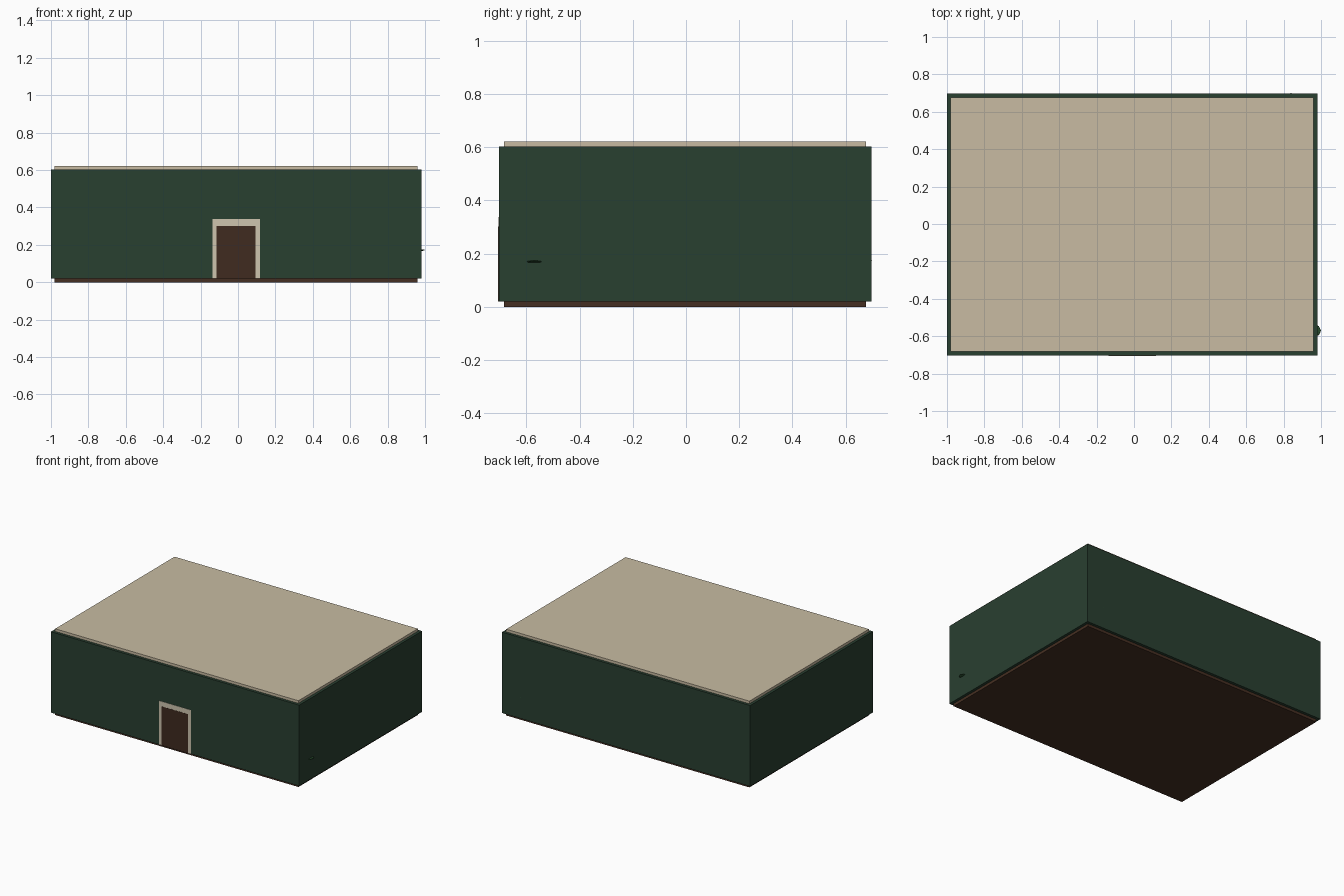
import bpy, math
from mathutils import Matrix, Vector

if "Cube" in bpy.data.objects:
    bpy.data.objects.remove(bpy.data.objects["Cube"])

CX, CY = -0.01, -0.003          # room centre
W, D, T = 1.94, 1.36, 0.04      # slab size and wall thickness


def material(name, rgb):
    m = bpy.data.materials.new(name)
    m.diffuse_color = (*rgb, 1)
    m.use_nodes = True
    m.node_tree.nodes["Principled BSDF"].inputs["Base Color"].default_value = m.diffuse_color
    return m


GREEN = material("wall_green", (0.022, 0.05, 0.03))
TAN = material("ceiling_tan", (0.58, 0.5, 0.36))
BROWN = material("floor_brown", (0.06, 0.028, 0.016))
DOOR = material("door_brown", (0.05, 0.024, 0.014))
CREAM = material("trim_cream", (0.62, 0.56, 0.43))
LEAF = material("leaf_green", (0.02, 0.07, 0.025))
CLAY = material("pot_clay", (0.25, 0.1, 0.05))


def finish(name, mat):
    o = bpy.context.object
    o.name = name
    o.data.materials.append(mat)
    return o


def box(name, x, y, z, mat):
    """Box given by its (min, max) on each axis."""
    bpy.ops.mesh.primitive_cube_add(size=1)
    o = finish(name, mat)
    o.location = [(a + b) / 2 for a, b in (x, y, z)]
    o.scale = [b - a for a, b in (x, y, z)]
    return o


# floor and ceiling slabs
sx, sy = (CX - W / 2, CX + W / 2), (CY - D / 2, CY + D / 2)
box("floor", sx, sy, (0, 0.02), BROWN)
box("ceiling", sx, sy, (0.60, 0.622), TAN)

# four walls, straddling the slab edges
wz, h = (0.02, 0.603), T / 2
full_x = (sx[0] - h, sx[1] + h)
full_y = (sy[0] - h, sy[1] + h)
inner_y = (sy[0] + h, sy[1] - h)
box("front_wall", full_x, (sy[0] - h, sy[0] + h), wz, GREEN)
box("back_wall", full_x, (sy[1] - h, sy[1] + h), wz, GREEN)
box("left_wall", (sx[0] - h, sx[0] + h), inner_y, wz, GREEN)
box("right_wall", (sx[1] - h, sx[1] + h), inner_y, wz, GREEN)

# door with its frame, passing through the front wall
fy = full_y[0]
box("door", (CX - 0.104, CX + 0.104), (fy - 0.003, fy + 0.045), (0.02, 0.302), DOOR)
for side, s in (("left", -1), ("right", 1)):
    a, b = sorted((CX + s * 0.104, CX + s * 0.127))
    box(side + "_door_jamb", (a, b), (fy - 0.002, fy + 0.045), (0.02, 0.302), CREAM)
box("door_lintel", (CX - 0.127, CX + 0.127), (fy - 0.002, fy + 0.045), (0.302, 0.337), CREAM)


def leaf(name, base, tip, width, thick):
    """Flattened ellipsoid reaching from base to tip."""
    base, tip = Vector(base), Vector(tip)
    d = tip - base
    bpy.ops.mesh.primitive_uv_sphere_add(segments=12, ring_count=8)
    o = finish(name, LEAF)
    rot = Matrix.Rotation(math.atan2(d.y, d.x), 4, 'Z') @ \
        Matrix.Rotation(-math.atan2(d.z, d.xy.length), 4, 'Y')
    o.matrix_world = Matrix.Translation((base + tip) / 2) @ rot @ \
        Matrix.Diagonal((d.length / 2, width / 2, thick / 2, 1))
    bpy.ops.object.shade_smooth_by_angle()


# indoor potted plants whose longest leaf tips just pierce the walls
def plant(name, x, y, reach, tip_angle, count=6):
    bpy.ops.mesh.primitive_cone_add(vertices=16, radius1=0.035, radius2=0.05,
                                    depth=0.1, location=(x, y, 0.07))
    finish(name + "_pot", CLAY)
    for i in range(count):
        a = tip_angle + i * math.tau / count
        r = reach if i == 0 else 0.1
        z = 0.173 if i == 0 else 0.21
        leaf(f"{name}_leaf_{i + 1}", (x, y, 0.15),
             (x + r * math.cos(a), y + r * math.sin(a), z), 0.09, 0.012)


plant("front_plant", 0.84, -0.57, 0.16, 0)
plant("back_plant", 0.84, 0.55, 0.15, math.pi / 2)
